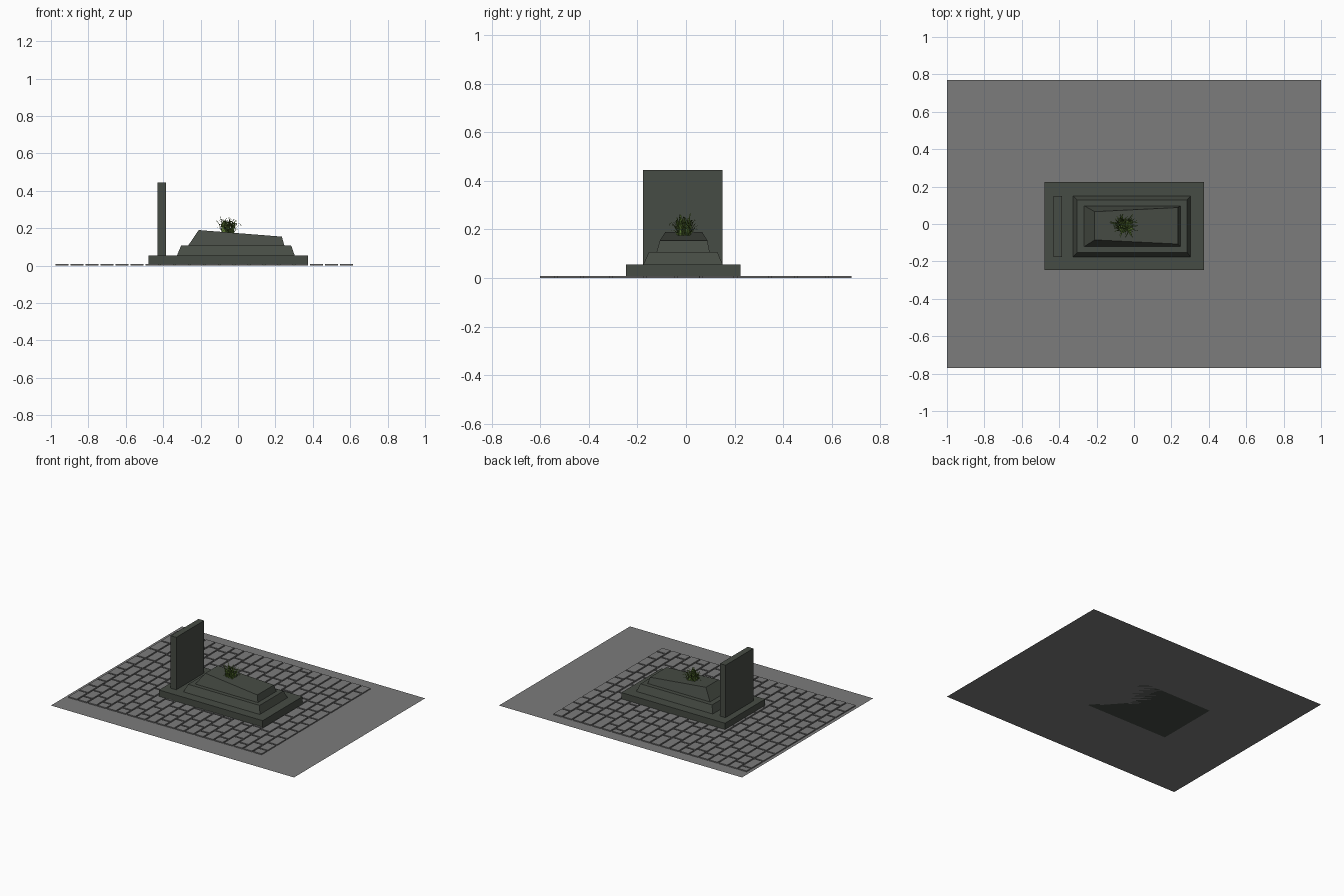
import bpy, math, random
from mathutils import Vector

if "Cube" in bpy.data.objects:
    bpy.data.objects.remove(bpy.data.objects["Cube"])

random.seed(4)


def material(name, rgb):
    m = bpy.data.materials.new(name)
    m.diffuse_color = (*rgb, 1.0)
    m.use_nodes = True
    m.node_tree.nodes["Principled BSDF"].inputs["Base Color"].default_value = m.diffuse_color
    return m


GREY = material("paving grey", (0.2, 0.2, 0.2))
STONE = material("dark green granite", (0.062, 0.072, 0.058))
LEAF = material("leaf green", (0.14, 0.25, 0.045))
DARK_LEAF = material("dark leaf green", (0.07, 0.13, 0.025))


def add_mesh(name, verts, faces, mats):
    me = bpy.data.meshes.new(name)
    me.from_pydata(verts, [], faces)
    for m in mats:
        me.materials.append(m)
    ob = bpy.data.objects.new(name, me)
    bpy.context.collection.objects.link(ob)
    return ob


def rect(x0, x1, y0, y1, z):
    return [(x0, y0, z), (x1, y0, z), (x1, y1, z), (x0, y1, z)]


BOX_FACES = [(3, 2, 1, 0), (4, 5, 6, 7), (0, 1, 5, 4),
             (1, 2, 6, 5), (2, 3, 7, 6), (3, 0, 4, 7)]


def block(name, bottom, top):
    return add_mesh(name, bottom + top, BOX_FACES, [STONE])


# Ground sheet
add_mesh("ground_sheet", rect(-1, 1, -0.77, 0.77, 0), [(0, 1, 2, 3)], [GREY])

# Paving: straight columns of staggered setts
X0, X1, Y0, Y1 = -0.975, 0.615, -0.60, 0.68
GAP, HEIGHT, COLUMNS = 0.011, 0.008, 20
pitch = (X1 - X0 + GAP) / COLUMNS
verts, faces = [], []
for c in range(COLUMNS):
    xa = X0 + c * pitch
    y = Y0
    length = 0.06 if c % 2 else 0.12
    while y < Y1 - 0.02:
        end = y + length
        if Y1 - end < 0.05:
            end = Y1
        n = len(verts)
        verts += rect(xa, xa + pitch - GAP, y, end, 0)
        verts += rect(xa, xa + pitch - GAP, y, end, HEIGHT)
        faces += [tuple(n + i for i in f) for f in BOX_FACES[1:]]
        y = end + GAP
        length = random.uniform(0.09, 0.14)
add_mesh("paving_setts", verts, faces, [GREY])

# Base slab and headstone
block("base_slab", rect(-0.478, 0.375, -0.246, 0.224, 0),
      rect(-0.478, 0.375, -0.246, 0.224, 0.055))
block("headstone", rect(-0.43, -0.384, -0.177, 0.15, 0.055),
      rect(-0.43, -0.384, -0.177, 0.15, 0.445))

# Tapered lower tier
block("lower_tier", rect(-0.326, 0.303, -0.176, 0.151, 0.055),
      rect(-0.304, 0.284, -0.152, 0.129, 0.108))

# Upper tier with sloping top, narrower at the high end
block("upper_tier", rect(-0.266, 0.248, -0.121, 0.097, 0.108),
      [(-0.21, -0.085, 0.19), (0.234, -0.107, 0.155),
       (0.234, 0.088, 0.155), (-0.21, 0.066, 0.19)])

# Grassy plant: arching tapered blades around a small clump
verts, faces, shades = [], [], []
STEPS = 5
for i in range(120):
    a = random.uniform(0, 2 * math.pi)
    root = Vector((-0.053 + random.uniform(-0.03, 0.03),
                   -0.008 + random.uniform(-0.025, 0.025), 0.172))
    out = Vector((math.cos(a), math.sin(a) * 0.85, 0))
    side = Vector((-math.sin(a), math.cos(a), 0))
    reach = random.uniform(0.02, 0.06)
    rise = random.uniform(0.03, 0.085) * (1.15 - reach * 6)
    droop = random.uniform(0.3, 1.0)
    n = len(verts)
    for s in range(STEPS + 1):
        t = s / STEPS
        h = rise * (2.6 * t - (1.1 + droop) * t * t)
        p = root + out * reach * t + Vector((0, 0, max(h, -0.004)))
        w = 0.0032 * (1 - t) ** 0.6 + 0.0003
        verts += [p - side * w, p + side * w]
    for s in range(STEPS):
        k = n + 2 * s
        faces.append((k, k + 2, k + 3, k + 1))
        shades.append(1 if i % 3 == 0 else 0)
plant = add_mesh("plant_leaves", verts, faces, [LEAF, DARK_LEAF])
for poly, shade in zip(plant.data.polygons, shades):
    poly.material_index = shade
